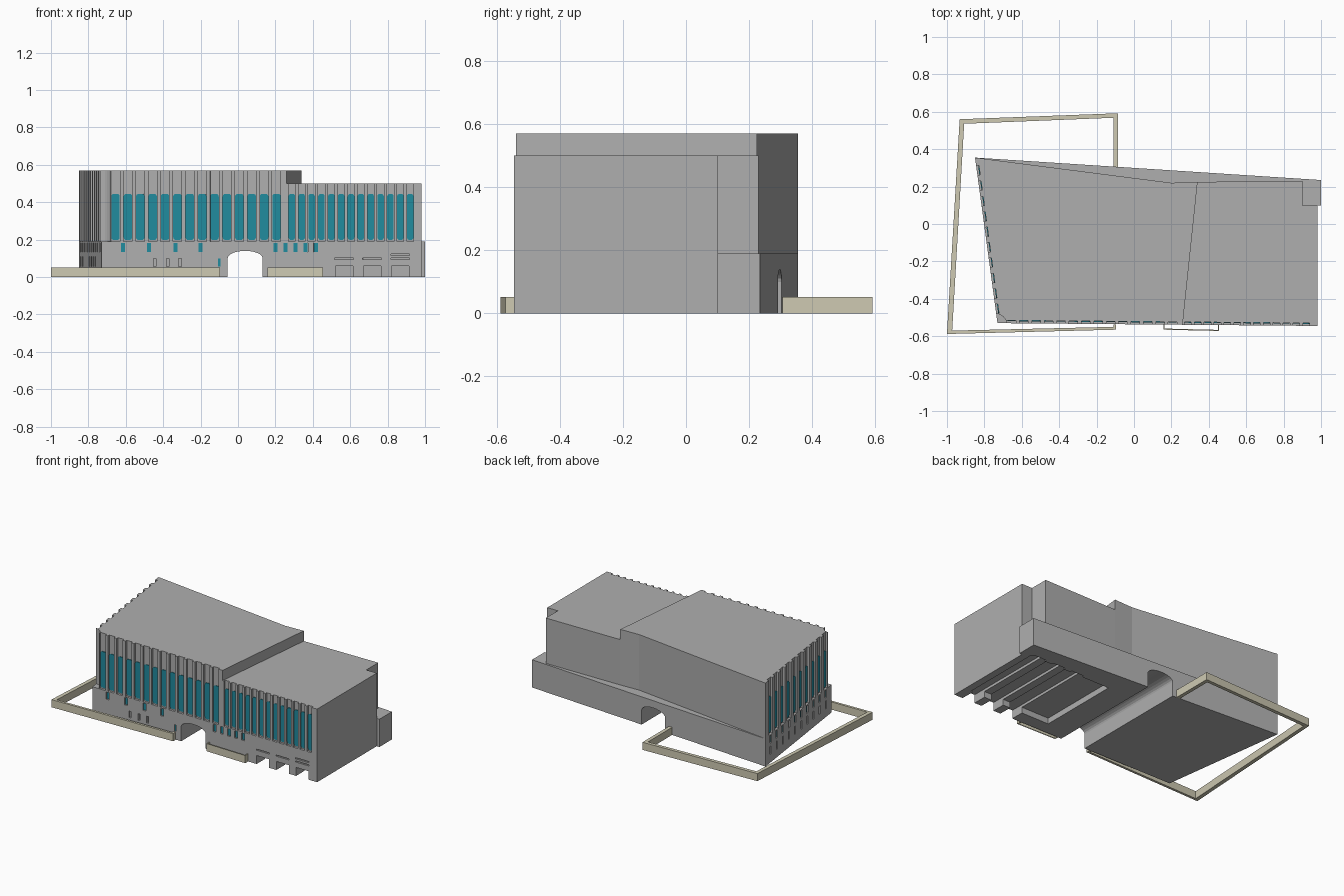
import bpy, bmesh, math
from mathutils import Vector

if "Cube" in bpy.data.objects:
    bpy.data.objects.remove(bpy.data.objects["Cube"])


def material(name, rgb):
    m = bpy.data.materials.new(name)
    m.diffuse_color = (*rgb, 1)
    m.use_nodes = True
    m.node_tree.nodes["Principled BSDF"].inputs["Base Color"].default_value = m.diffuse_color
    return m


STONE = material("grey stone", (0.43, 0.43, 0.43))
GLASS = material("teal glass", (0.015, 0.26, 0.345))
SAND = material("sand wall", (0.62, 0.59, 0.45))


def extrude(bm, points, vec):
    """Add a closed prism: a flat outline swept along vec."""
    vec = Vector(vec)
    lo = [bm.verts.new(p) for p in points]
    hi = [bm.verts.new(Vector(p) + vec) for p in points]
    bm.faces.new(lo)
    bm.faces.new(hi[::-1])
    n = len(lo)
    for i in range(n):
        bm.faces.new((lo[i], hi[i], hi[(i + 1) % n], lo[(i + 1) % n]))


def finish(bm, name, mat):
    bmesh.ops.recalc_face_normals(bm, faces=bm.faces)
    me = bpy.data.meshes.new(name)
    bm.to_mesh(me)
    bm.free()
    me.materials.append(mat)
    ob = bpy.data.objects.new(name, me)
    bpy.context.collection.objects.link(ob)
    return ob


def prism(name, outline, z0, z1, mat):
    bm = bmesh.new()
    extrude(bm, [(x, y, z0) for x, y in outline], (0, 0, z1 - z0))
    return finish(bm, name, mat)


def block(bm, x0, x1, y0, y1, z0, z1):
    extrude(bm, [(x0, y0, z0), (x1, y0, z0), (x1, y1, z0), (x0, y1, z0)], (0, 0, z1 - z0))


def cut(target, bm, name):
    cutter = finish(bm, name, STONE)
    mod = target.modifiers.new(name, 'BOOLEAN')
    mod.operation, mod.solver, mod.object = 'DIFFERENCE', 'EXACT', cutter
    bpy.context.view_layer.objects.active = target
    bpy.ops.object.modifier_apply(modifier=mod.name)
    bpy.data.objects.remove(cutter)


class Wall:
    """Straight wall line; t runs along it, off points outward."""
    def __init__(self, a, b):
        self.a = Vector(a)
        self.d = (Vector(b) - self.a).normalized()
        self.n = Vector((self.d.y, -self.d.x))

    def at(self, t, off=0.0):
        return tuple(self.a + self.d * t + self.n * off)

    def slots(self, centres, w, depth):
        pts = []
        for t in centres:
            for s, o in ((-1, 0), (-1, -depth), (1, -depth), (1, 0)):
                pts.append(self.at(t + s * w / 2, o))
        return pts

    def panel(self, bm, t, w, z0, z1, off0, off1, r=0.0):
        outline = []
        for cs, cz, start in ((1, 0, -90), (1, 1, 0), (-1, 1, 90), (-1, 0, 180)):
            c = t + cs * (w / 2 - r)
            z = z1 - r if cz else z0 + r
            for k in range(5 if r else 1):
                a = math.radians(start + k * 22.5)
                outline.append((c + r * math.cos(a), z + r * math.sin(a)))
        pts = [(*self.at(s, off0), z) for s, z in outline]
        extrude(bm, pts, (*(self.n * (off1 - off0)), 0))


LEFT_BACK, LEFT_FRONT = (-0.85, 0.355), (-0.73, -0.53)
RIGHT_FRONT = (0.98, -0.545)
front = Wall(LEFT_FRONT, RIGHT_FRONT)
left = Wall(LEFT_BACK, LEFT_FRONT)
SPLIT = 0.99
DEPTH = 0.015
tall_bays = [0.075 + i * 0.0662 for i in range(14)]
low_bays = [1.018 + i * 0.0527 for i in range(13)]
left_bays = [0.07 + i * 0.083 for i in range(10)]

# Upper storeys: outlines with a recessed slot at every window bay
centre = Vector(LEFT_FRONT)
corner = []
for k in range(7):
    f = k / 6 * math.pi / 2
    corner.append(tuple(centre + (-left.d * math.cos(f) + front.d * math.sin(f)) * 0.05))
tall = ([LEFT_BACK] + left.slots(left_bays, 0.05, DEPTH) + corner
        + front.slots(tall_bays, 0.046, DEPTH)
        + [front.at(SPLIT), (0.34, 0.225), (0.2, 0.22)])
prism("tall_upper_block", tall, 0.19, 0.57, STONE)
low = ([front.at(SPLIT)] + front.slots(low_bays, 0.036, DEPTH)
       + [RIGHT_FRONT, (0.98, 0.1), (0.9, 0.1), (0.9, 0.23), (0.34, 0.225)])
prism("low_upper_block", low, 0.19, 0.50, STONE)

# Ground storey
base = prism("ground_storey", [LEFT_FRONT, RIGHT_FRONT, (0.98, 0.1), (1.0, 0.1),
                               (1.0, 0.235), LEFT_BACK], 0, 0.19, STONE)

# Arched passage from front to back
bm = bmesh.new()
arch = [(-0.055, -0.02), (0.132, -0.02)]
for k in range(13):
    a = math.pi * k / 12
    arch.append((0.0385 + 0.0935 * math.cos(a), 0.1 + 0.04 * math.sin(a)))
extrude(bm, [(x, -0.8, z) for x, z in arch], (0, 1.6, 0))
cut(base, bm, "passage_cutter")

# Garage hall and its three door lanes
bm = bmesh.new()
block(bm, 0.31, 0.93, -0.45, 0.125, -0.02, 0.04)
cut(base, bm, "hall_cutter")
bm = bmesh.new()
for x0 in (0.52, 0.67, 0.82):
    block(bm, x0, x0 + 0.095, -0.7, 0.14, -0.02, 0.058)
cut(base, bm, "door_cutter")

# Small openings, vertical slits and slots above the doors
small_front = [0.115, 0.255, 0.395, 0.53] + [0.93 + i * 0.054 for i in range(5)]
slits = [0.285, 0.355, 0.42, 0.63]
bm = bmesh.new()
for t in small_front:
    front.panel(bm, t, 0.022, 0.133, 0.182, 0.02, -0.012)
for t in slits:
    front.panel(bm, t, 0.014, 0.055, 0.1, 0.02, -0.012)
for t in left_bays:
    left.panel(bm, t, 0.022, 0.133, 0.182, 0.02, -0.012)
    left.panel(bm, t, 0.014, 0.055, 0.11, 0.02, -0.012)
for t in (1.297, 1.447, 1.597):
    front.panel(bm, t, 0.1, 0.094, 0.102, 0.02, -0.012)
front.panel(bm, 1.597, 0.1, 0.116, 0.124, 0.02, -0.012)
cut(base, bm, "opening_cutter")

# Tall windows with rounded ends, set in the slots
bm = bmesh.new()
for wall, bays, w in ((front, tall_bays, 0.045), (front, low_bays, 0.035), (left, left_bays, 0.049)):
    for t in bays:
        wall.panel(bm, t, w, 0.198, 0.445, -DEPTH - 0.002, -DEPTH + 0.004, 0.014)
finish(bm, "tall_windows", GLASS)

# Small ground storey windows
bm = bmesh.new()
for wall, bays in ((front, small_front), (left, left_bays)):
    for t in bays:
        wall.panel(bm, t, 0.021, 0.134, 0.181, -0.014, -0.008)
front.panel(bm, 0.63, 0.013, 0.056, 0.099, -0.014, -0.008)
finish(bm, "small_windows", GLASS)

# Low garden wall around the left end
outer = [(-0.095, -0.538), (-0.095, -0.565), (-1.0, -0.588), (-0.932, 0.56), (-0.085, 0.592), (-0.085, 0.3)]
inner = [(-0.11, 0.3), (-0.11, 0.568), (-0.908, 0.536), (-0.972, -0.57), (-0.11, -0.55), (-0.11, -0.538)]
prism("garden_wall", outer + inner, 0, 0.052, SAND)

# Thin planter wall at the front
prism("planter_wall", [(0.157, -0.535), (0.157, -0.565), (0.455, -0.572), (0.455, -0.535),
                       (0.449, -0.535), (0.449, -0.566), (0.163, -0.559), (0.163, -0.535)],
      0, 0.052, SAND)
